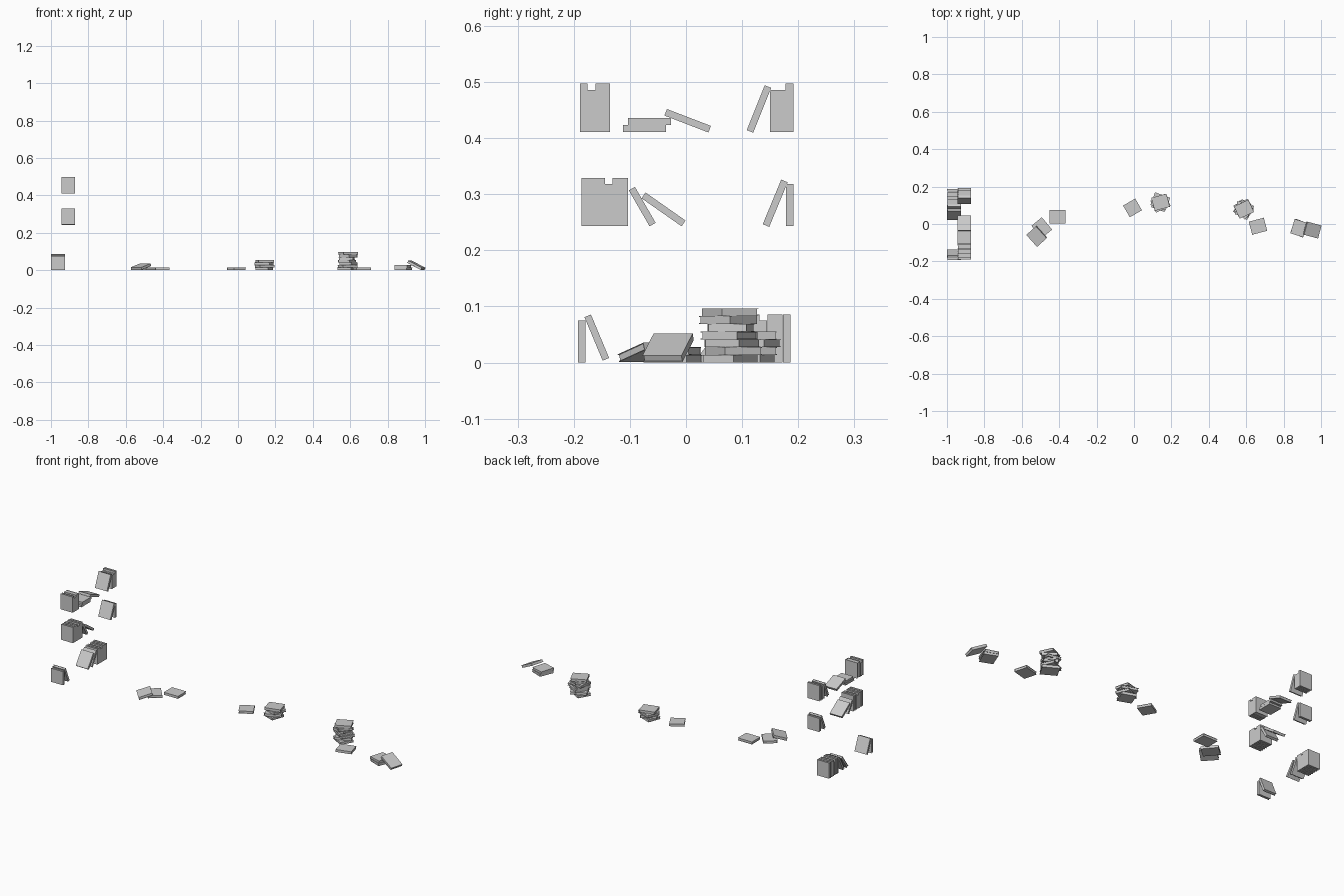
import bpy, bmesh, random
from math import radians, sin, cos
from mathutils import Matrix, Vector

if "Cube" in bpy.data.objects:
    bpy.data.objects.remove(bpy.data.objects["Cube"])

random.seed(4)
T = 0.0138      # usual thickness
TALL, SHORT = 0.086, 0.075


def add_box(bm, size, centre):
    bmesh.ops.create_cube(bm, size=1, matrix=Matrix.Translation(centre) @ Matrix.Diagonal((*size, 1)))


# One book standing up: spine on +x, thickness along y, height along z
def book(name, loc, rot, h=TALL, t=T, d=0.073):
    c, inset = 0.0013, 0.002
    bm = bmesh.new()
    for s in (-1, 1):
        add_box(bm, (d, c, h), (0, s * (t - c) / 2, 0))                    # covers
    add_box(bm, (c, t - 2 * c, h), ((d - c) / 2, 0, 0))                    # spine
    add_box(bm, (d - c - inset, t - 2 * c, h - 2 * inset), ((inset - c) / 2, 0, 0))  # pages
    mesh = bpy.data.meshes.new(name)
    bm.to_mesh(mesh)
    bm.free()
    ob = bpy.data.objects.new(name, mesh)
    bpy.context.collection.objects.link(ob)
    ob.matrix_world = Matrix.Translation(loc) @ rot
    return ob


# Row of upright books running along +y from y0
def row(name, x, y0, base, books):
    y = y0
    for h, t in books:
        book(name, (x, y + t / 2, base + h / 2), Matrix(), h, t - 0.0002)
        y += t


# Book leaning sideways, positive angle tips the top towards -y
def lean(name, x, y, z, deg, h=TALL):
    book(name, (x, y, z), Matrix.Rotation(radians(deg), 4, 'X'), h, 0.0125)


# Book lying flat: height along the yaw direction, spine 90 degrees left of it
LIE = Matrix(((0, 0, 1, 0), (1, 0, 0, 0), (0, 1, 0, 0), (0, 0, 0, 1)))


def lie(name, x, y, z, yaw, tilt=0, axis='X', h=TALL, t=T, d=0.072):
    rot = Matrix.Rotation(radians(yaw), 4, 'Z') @ Matrix.Rotation(radians(tilt), 4, axis) @ LIE
    book(name, (x, y, z), rot, h, t - 0.0002, d)


# Bottom shelf row
XB, XS = -0.962, -0.907
row("bottom_row_book", XB, -0.193, 0, [(SHORT, T)])
lean("bottom_leaning_book", XB, -0.159, 0.0446, 22.7, 0.084)
row("bottom_row_book", XB, 0.1035, 0, [(TALL, T), (TALL, T), (SHORT, T), (TALL, T), (TALL, T), (TALL, T)])
lean("bottom_leaning_book", XB, 0.078, 0.0415, -28)
lean("bottom_leaning_book", XB, 0.050, 0.039, -35)

# Middle shelf row
row("middle_row_book", XS, -0.186, 0.243, [(TALL, T), (TALL, T), (TALL, T), (SHORT, T), (TALL, T), (TALL, T)])
lean("middle_leaning_book", XS, -0.078, 0.278, 30, 0.074)
lean("middle_leaning_book", XS, -0.040, 0.273, 55, 0.087)
lean("middle_leaning_book", XS, 0.159, 0.284, -22.5)
row("middle_row_book", XS, 0.178, 0.243, [(SHORT, T)])

# Top shelf row
row("top_row_book", XS, -0.189, 0.411, [(TALL, T), (SHORT, T), (TALL, 0.026)])
lie("top_flat_book", XS, -0.074, 0.4172, -90, h=0.077, t=0.0125)
lie("top_flat_book", XS, -0.065, 0.4297, -90, h=0.077, t=0.0125)
lean("top_leaning_book", XS, 0.003, 0.431, 69, 0.084)
lean("top_leaning_book", XS, 0.130, 0.452, -21.8)
row("top_row_book", XS, 0.150, 0.411, [(SHORT, T), (SHORT, T), (TALL, T)])

# Loose books on the floor
lie("floor_book", -0.41, 0.04, T / 2, 180)
lie("floor_book", -0.493, -0.02, T / 2, -50)
lie("floor_propped_book", -0.52, -0.066, 0.0185, -48, 17)
lie("floor_book", -0.008, 0.086, T / 2, 30, h=SHORT)
lie("floor_book", 0.663, -0.012, T / 2, 195, h=0.083)
lie("floor_book", 0.884, -0.022, T / 2, 68, h=0.08)
lie("floor_book", 0.882, -0.022, T * 1.5, 73, h=0.08)
lie("floor_propped_book", 0.953, -0.032, 0.0263, -15, 27, 'Y', 0.087)


# Untidy stacks
def stack(name, x, y, yaws):
    n = len(yaws)
    for i, yaw in enumerate(yaws):
        j = 0 if i == n - 1 else 0.006
        lie(name, x + random.uniform(-j, j), y + random.uniform(-j, j), T * (i + 0.5), yaw,
            h=random.choice((TALL, SHORT)) if i < n - 1 else 0.084)


stack("low_stack_book", 0.142, 0.116, [-20, 205, 160, 195])
stack("high_stack_book", 0.588, 0.079, [-30, 205, 150, 60, 170, -40, 205])
